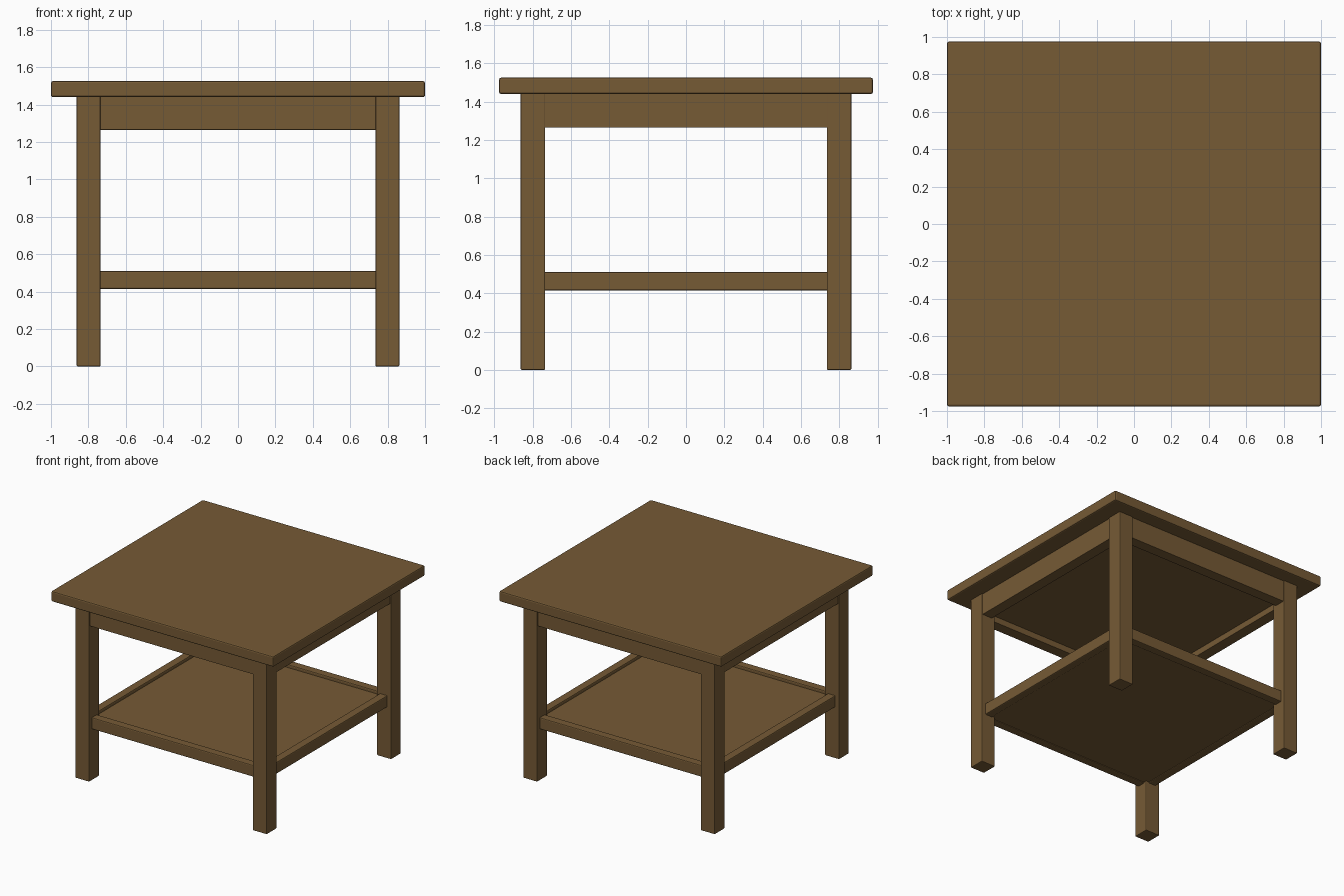
import bpy
import bmesh
from mathutils import Vector

cube = bpy.data.objects.get("Cube")
if cube:
    bpy.data.objects.remove(cube, do_unlink=True)

# Single wood colour
WOOD = (0.18, 0.103, 0.036, 1.0)
wood = bpy.data.materials.new("brown_wood")
wood.use_nodes = True
wood.diffuse_color = WOOD
bsdf = wood.node_tree.nodes["Principled BSDF"]
bsdf.inputs["Base Color"].default_value = WOOD
bsdf.inputs["Roughness"].default_value = 0.6


def box(name, low, high, bevel=0.006):
    """Softly bevelled board between two opposite corners."""
    low, high = Vector(low), Vector(high)
    bm = bmesh.new()
    bmesh.ops.create_cube(bm, size=1)
    bmesh.ops.scale(bm, vec=high - low, verts=bm.verts)
    mesh = bpy.data.meshes.new(name)
    bm.to_mesh(mesh)
    bm.free()
    mesh.materials.append(wood)
    obj = bpy.data.objects.new(name, mesh)
    obj.location = (low + high) / 2
    bpy.context.collection.objects.link(obj)
    if bevel:
        mod = obj.modifiers.new("soft_edges", 'BEVEL')
        mod.width = bevel
        mod.segments = 2
    return obj


LEG_IN, LEG_OUT = 0.735, 0.863
TOP_UNDER = 1.44


def frame(name, inner, outer, z0, z1, bevel):
    """Four boards spanning the gaps between the legs."""
    reach = LEG_IN + 0.01
    for side, s in (("front", -1), ("back", 1)):
        a, b = sorted((s * inner, s * outer))
        box(f"{side}_{name}", (-reach, a, z0), (reach, b, z1), bevel)
    for side, s in (("right", -1), ("left", 1)):
        a, b = sorted((s * inner, s * outer))
        box(f"{side}_{name}", (a, -reach, z0), (b, reach, z1), bevel)


# Table top
box("table_top", (-1, -0.975, TOP_UNDER), (1, 0.975, 1.525), 0.01)

# Legs
for depth, sy in (("front", -1), ("back", 1)):
    for side, sx in (("right", -1), ("left", 1)):
        x0, x1 = sorted((sx * LEG_IN, sx * LEG_OUT))
        y0, y1 = sorted((sy * LEG_IN, sy * LEG_OUT))
        box(f"{depth}_{side}_leg", (x0, y0, 0), (x1, y1, TOP_UNDER + 0.01))

# Apron and the panel set inside it
frame("apron", 0.765, 0.855, 1.265, TOP_UNDER + 0.01, 0.003)
box("under_panel", (-0.77, -0.77, 1.315), (0.77, 0.77, TOP_UNDER + 0.005), 0)

# Lower rails and shelf
frame("shelf_rail", 0.76, 0.828, 0.415, 0.51, 0.008)
box("shelf", (-0.765, -0.765, 0.422), (0.765, 0.765, 0.485), 0)
